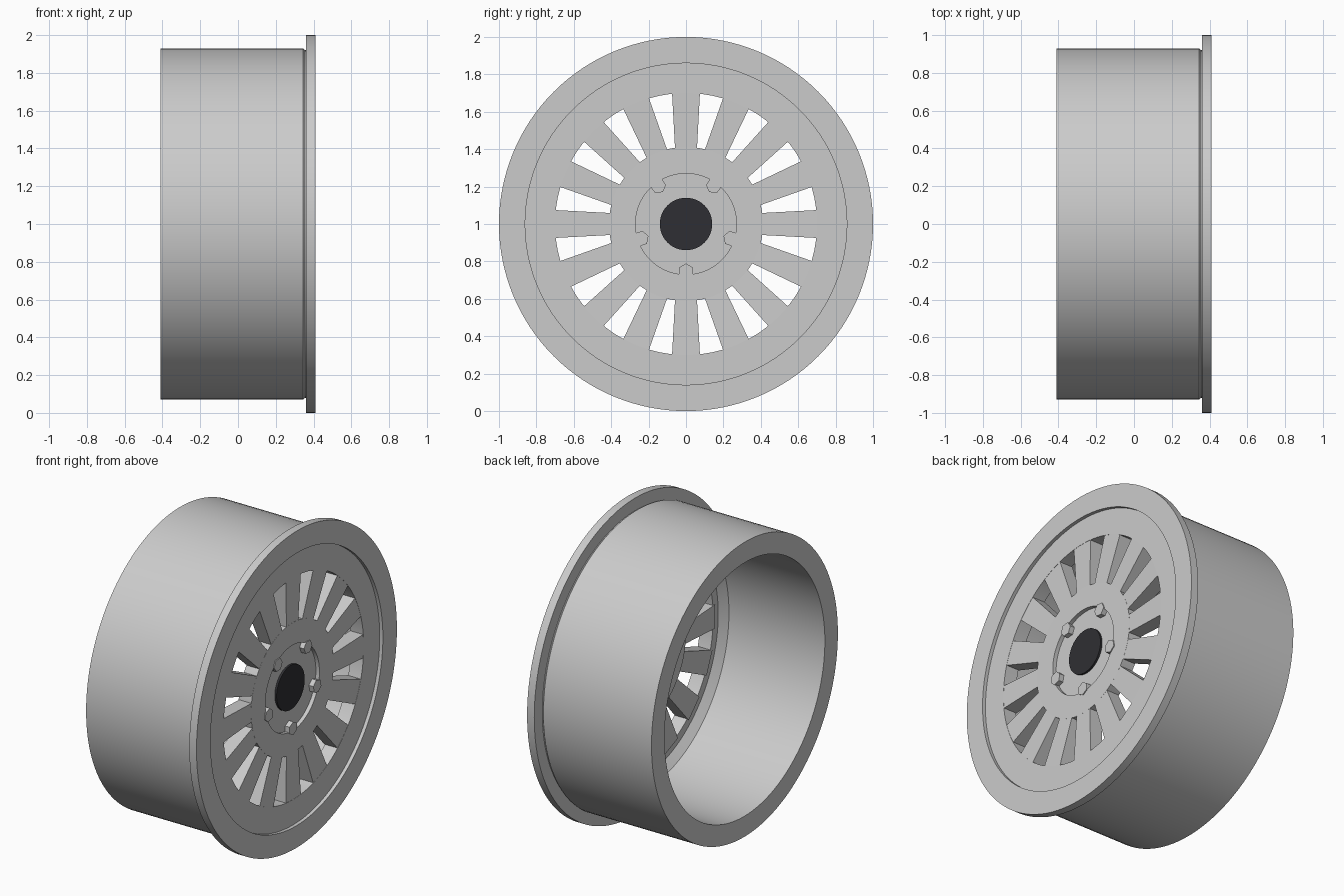
import bpy, bmesh
from math import cos, sin, pi, tau, radians
from mathutils import Matrix, Vector

if "Cube" in bpy.data.objects:
    bpy.data.objects.remove(bpy.data.objects["Cube"])

CENTRE = Vector((0, 0, 1))


def finish(bm, name, smooth=True):
    bmesh.ops.recalc_face_normals(bm, faces=bm.faces)
    mesh = bpy.data.meshes.new(name)
    bm.to_mesh(mesh)
    bm.free()
    ob = bpy.data.objects.new(name, mesh)
    ob.location = CENTRE
    bpy.context.collection.objects.link(ob)
    if smooth:
        bpy.ops.object.select_all(action='DESELECT')
        ob.select_set(True)
        bpy.context.view_layer.objects.active = ob
        bpy.ops.object.shade_smooth_by_angle(angle=radians(30))
    return ob


def lathe(name, profile, closed=False, segments=128):
    """Revolve (x, radius) points around the x axis."""
    bm = bmesh.new()
    rings = []
    for x, r in profile:
        if r == 0:
            rings.append([bm.verts.new((x, 0, 0))] * segments)
        else:
            rings.append([bm.verts.new((x, r * cos(tau * i / segments), r * sin(tau * i / segments)))
                          for i in range(segments)])
    pairs = list(zip(rings, rings[1:]))
    if closed:
        pairs.append((rings[-1], rings[0]))
    for a, b in pairs:
        for i in range(segments):
            j = (i + 1) % segments
            bm.faces.new(list(dict.fromkeys((a[i], a[j], b[j], b[i]))))
    return finish(bm, name)


def prism(bm, outline, x0, tops, matrix):
    """Extrude a (y, z) outline from x0 to a front height per corner."""
    back = [bm.verts.new(matrix @ Vector((x0, y, z))) for y, z in outline]
    front = [bm.verts.new(matrix @ Vector((t, y, z))) for t, (y, z) in zip(tops, outline)]
    bm.faces.new(back)
    bm.faces.new(front)
    n = len(outline)
    for i in range(n):
        j = (i + 1) % n
        bm.faces.new((back[i], back[j], front[j], front[i]))


# Barrel, outer flange and slightly recessed face ring
lathe("rim", [(-0.41, 0.93), (0.345, 0.93), (0.355, 0.92), (0.36, 0.92), (0.36, 1.0),
              (0.41, 1.0), (0.41, 0.86), (0.388, 0.86), (0.388, 0.70), (0.30, 0.70),
              (0.30, 0.75), (0.26, 0.80), (-0.41, 0.80)], closed=True)

# Hub disc with the lug recess
lathe("hub", [(0.29, 0), (0.29, 0.412), (0.38, 0.412), (0.38, 0.27), (0.355, 0.27), (0.355, 0)])

# Sixteen spokes, widening outwards and leaning slightly forward
bm = bmesh.new()
for k in range(16):
    prism(bm, [(-0.058, 0.39), (0.058, 0.39), (0.075, 0.71), (-0.075, 0.71)],
          0.295, (0.379, 0.379, 0.387, 0.387), Matrix.Rotation(k * tau / 16, 4, 'X'))
finish(bm, "spokes", smooth=False)

# Five hexagonal lug nuts, a corner pointing to the centre
bm = bmesh.new()
for k in range(5):
    hexagon = [(0.042 * sin(i * pi / 3), -0.253 + 0.042 * cos(i * pi / 3)) for i in range(6)]
    prism(bm, hexagon, 0.345, (0.386,) * 6, Matrix.Rotation(k * tau / 5, 4, 'X'))
finish(bm, "lug_nuts", smooth=False)

# Dark centre cap
cap = lathe("centre_cap", [(0.345, 0), (0.345, 0.14), (0.368, 0.14), (0.368, 0)])
dark = bpy.data.materials.new("dark_cap")
dark.diffuse_color = (0.028, 0.028, 0.033, 1)
dark.use_nodes = True
dark.node_tree.nodes["Principled BSDF"].inputs["Base Color"].default_value = dark.diffuse_color
cap.data.materials.append(dark)
